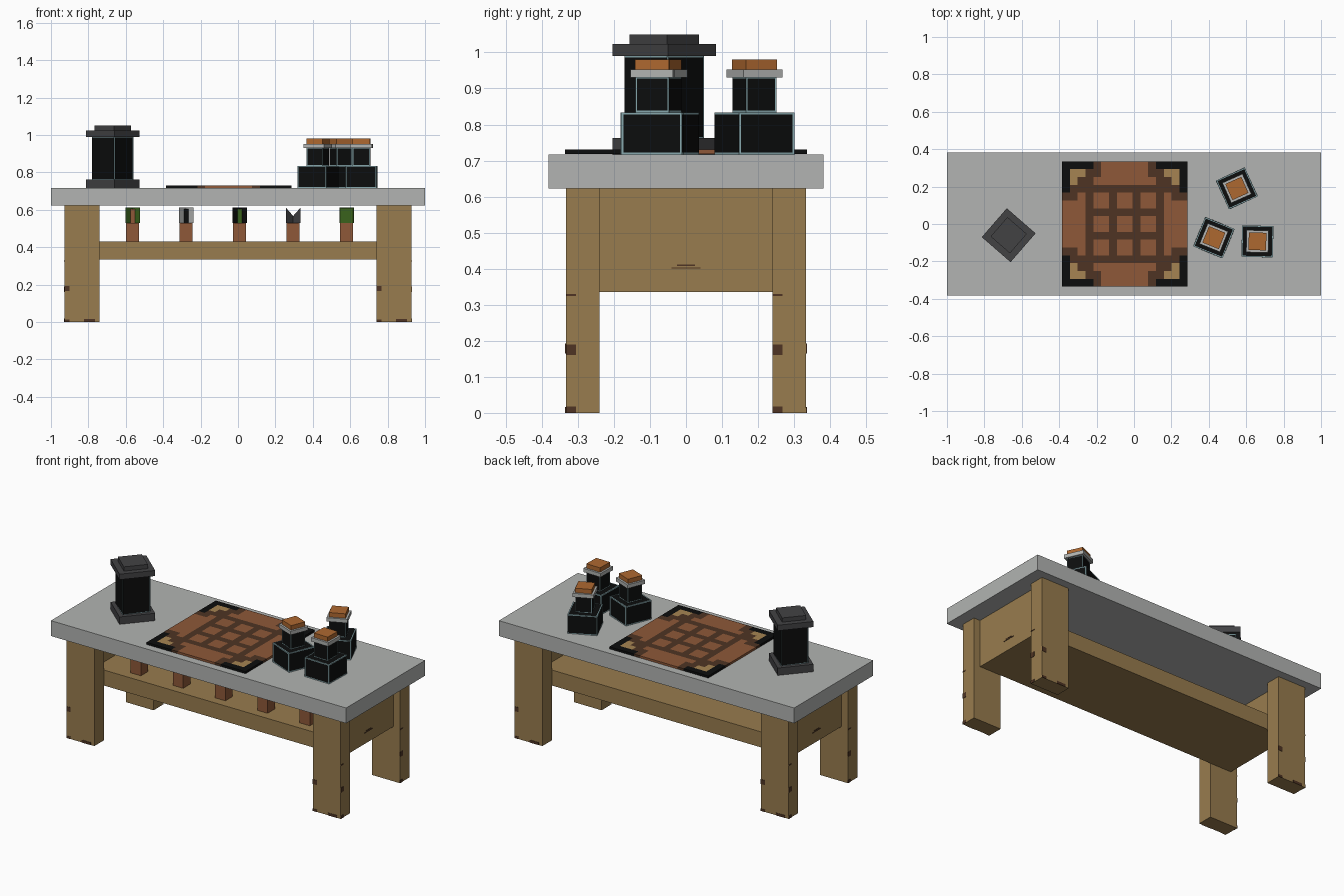
import bpy, bmesh, math
from mathutils import Matrix, Vector

if "Cube" in bpy.data.objects:
    bpy.data.objects.remove(bpy.data.objects["Cube"])


def mat(name, r, g, b):
    m = bpy.data.materials.new(name)
    lin = lambda c: (c / 255 / 12.92) if c < 11 else ((c / 255 + 0.055) / 1.055) ** 2.4
    m.diffuse_color = (lin(r), lin(g), lin(b), 1)
    m.use_nodes = True
    m.node_tree.nodes["Principled BSDF"].inputs["Base Color"].default_value = m.diffuse_color
    return m


GREY = mat("stone_grey", 178, 180, 178)
WOOD = mat("wood", 152, 124, 78)
DARK = mat("dark_brown", 78, 52, 35)
CLAY = mat("clay_brown", 142, 88, 56)
BLACK = mat("black", 12, 13, 13)
IRON = mat("iron_grey", 66, 66, 68)
TEAL = mat("pale_teal", 135, 168, 173)
CORK = mat("cork_orange", 174, 104, 48)
GREEN = mat("plant_green", 58, 98, 28)
TAN = mat("tan", 166, 132, 82)


def finish(name, bm, mats):
    me = bpy.data.meshes.new(name)
    bm.normal_update()
    bm.to_mesh(me)
    bm.free()
    for m in mats:
        me.materials.append(m)
    ob = bpy.data.objects.new(name, me)
    bpy.context.collection.objects.link(ob)
    return ob


def box(name, x, y, z, m, rot=0, at=(0, 0), frame=None, width=0.008):
    """Box from ranges; with a frame material its faces get a thin border."""
    bm = bmesh.new()
    bmesh.ops.create_cube(bm, size=1)
    size = Vector((x[1] - x[0], y[1] - y[0], z[1] - z[0]))
    mid = Vector((sum(x) / 2, sum(y) / 2, sum(z) / 2))
    bm.transform(Matrix.Translation((*at, 0)) @ Matrix.Rotation(math.radians(rot), 4, 'Z')
                 @ Matrix.Translation(mid) @ Matrix.Diagonal((*size, 1)))
    if frame:
        inner = bm.faces[:]
        border = bmesh.ops.inset_individual(bm, faces=inner, thickness=width)["faces"]
        for f in border:
            f.material_index = 1
    return finish(name, bm, [m, frame] if frame else [m])


def block(name, side, z, m, at, rot, **kw):
    h = side / 2
    return box(name, (-h, h), (-h, h), z, m, rot, at, **kw)


# Table
box("table_top", (-1, 1), (-0.382, 0.382), (0.623, 0.717), GREY)
for sx in (-1, 1):
    for sy in (-1, 1):
        xs = sorted((sx * 0.74, sx * 0.928))
        ys = sorted((sy * 0.24, sy * 0.333))
        box("leg", xs, ys, (0, 0.623), WOOD)
        # Worn marks on the outer leg faces
        yo, xo = sy * 0.333, sx * 0.928
        fy, fx = (yo - 0.002, yo + 0.002), (xo - 0.002, xo + 0.002)
        e = xs[0] if sy < 0 else xs[1] - 0.028
        box("leg_mark", (e, e + 0.028), fy, (0.165, 0.193), DARK)
        box("leg_mark", (e, e + 0.028), fy, (0, 0.014), DARK)
        mx = sum(xs) / 2 + 0.04 * (-1 if sy > 0 else 1)
        box("leg_mark", (mx - 0.03, mx + 0.03), fy, (0, 0.016), DARK)
        e = ys[0] if sx > 0 else ys[1] - 0.028
        for z in ((0.16, 0.19), (0, 0.018), (0.324, 0.33)):
            box("leg_mark", fx, (e, e + 0.028), z, DARK)
    box("end_panel", sorted((sx * 0.80, sx * 0.885)), (-0.24, 0.24), (0.335, 0.623), WOOD)
    for w, z in ((0.025, 0.408), (0.04, 0.4)):
        box("panel_mark", (sx * 0.885 - 0.002, sx * 0.885 + 0.002), (-w, w), (z, z + 0.004), DARK)
box("shelf", (-0.84, 0.84), (-0.24, 0.24), (0.335, 0.43), WOOD)

# Patterned mat: 16 x 16 cells, mirrored corners and a 3 x 3 field
CORNER = ["KKKKD", "KTTDD", "KTDD.", "KDD..", "DD..."]
MATS = {".": 0, "D": 1, "K": 2, "T": 3}


def cell(i, j):
    if 3 <= i < 13 and 3 <= j < 13:
        return 1 if (i % 3 == 0 or j % 3 == 0) else 0
    a, b = min(i, 15 - i), min(j, 15 - j)
    return MATS[CORNER[a][b]] if a < 5 and b < 5 else 0


bm = bmesh.new()
bmesh.ops.create_grid(bm, x_segments=16, y_segments=16, size=0.335)
ext = bmesh.ops.extrude_face_region(bm, geom=bm.faces[:])
for v in ext["geom"]:
    if isinstance(v, bmesh.types.BMVert):
        v.co.z += 0.013
bmesh.ops.recalc_face_normals(bm, faces=bm.faces)
for f in bm.faces:
    c = f.calc_center_median()
    i, j = [min(15, max(0, int((k + 0.335) / 0.67 * 16))) for k in (c.x, c.y)]
    f.material_index = cell(i, j)
bm.transform(Matrix.Translation((-0.05, 0, 0.7175)))
finish("patterned_mat", bm, [CLAY, DARK, BLACK, TAN])

# Lantern
spot, turn = (-0.67, -0.06), 49
block("lantern_base", 0.204, (0.717, 0.762), IRON, spot, turn)
block("lantern_glass", 0.156, (0.762, 0.99), BLACK, spot, turn, frame=TEAL, width=0.005)
block("lantern_cap", 0.204, (0.99, 1.024), IRON, spot, turn)
block("lantern_lid", 0.137, (1.024, 1.05), IRON, spot, turn)

# Corked bottles
for spot, turn in (((0.55, 0.19), 24), ((0.427, -0.073), -22), ((0.66, -0.093), -1.5)):
    block("bottle_body", 0.168, (0.717, 0.834), BLACK, spot, turn, frame=TEAL)
    block("bottle_neck", 0.093, (0.834, 0.932), BLACK, spot, turn, frame=TEAL, width=0.006)
    block("bottle_collar", 0.118, (0.93, 0.953), GREY, spot, turn)
    block("cork", 0.094, (0.953, 0.98), CORK, spot, turn)


# Potted plants on the shelf
def sprig(name, at, m, notch):
    """Two crossed upright leaves with a V cut in the top edge."""
    bm = bmesh.new()
    for a in (45, 135):
        d = Vector((math.cos(math.radians(a)), math.sin(math.radians(a)), 0)) * 0.056
        o = Vector((*at, 0))
        pts = [(-1, 0.53), (1, 0.53), (1, 0.612), (0, 0.612 - notch), (-1, 0.612)]
        bm.faces.new([bm.verts.new(o + d * s + Vector((0, 0, z))) for s, z in pts])
    return finish(name, bm, [m])


PLANTS = [(GREEN, 0, CLAY), (GREY, 0, BLACK), (BLACK, 0, GREEN), (IRON, 0.045, None), (GREEN, 0, None)]
for k, (m, notch, stem) in enumerate(PLANTS):
    at = (-0.563 + k * 0.286, -0.15)
    block("pot", 0.07, (0.43, 0.53), CLAY, at, 0)
    sprig("plant_leaves", at, m, notch)
    if stem:
        block("plant_stem", 0.026, (0.53, 0.605), stem, at, 0)
    elif not notch:
        block("cactus", 0.07, (0.53, 0.61), m, at, 0)
